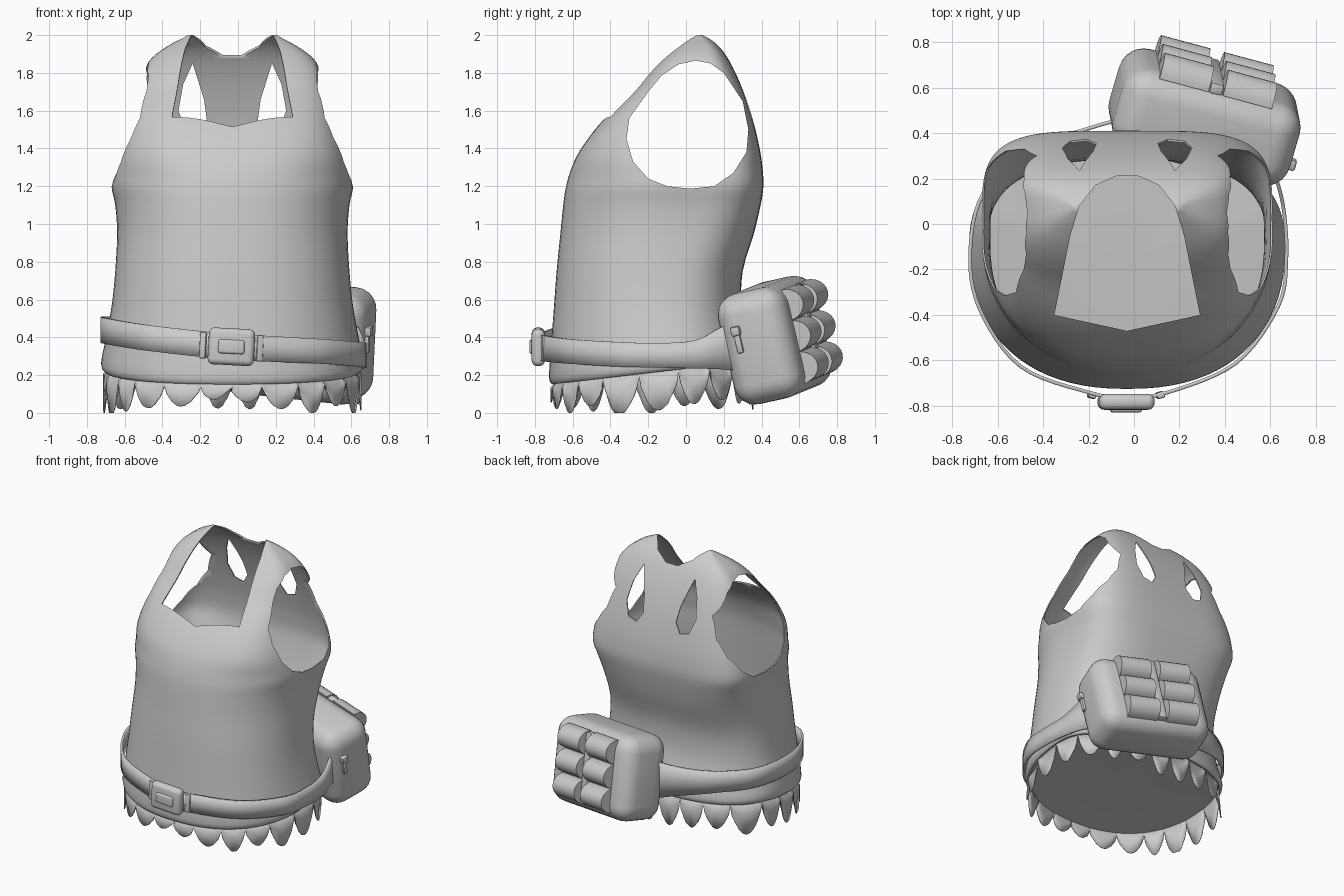
import bpy, bmesh, math, random
from mathutils import Vector, Matrix

if "Cube" in bpy.data.objects:
    bpy.data.objects.remove(bpy.data.objects["Cube"])

random.seed(4)
CX = -0.03  # garment centre line


def make(name, verts, faces, angle=40):
    me = bpy.data.meshes.new(name)
    me.from_pydata([tuple(v) for v in verts], [], faces)
    bm = bmesh.new()
    bm.from_mesh(me)
    bmesh.ops.recalc_face_normals(bm, faces=bm.faces)
    bm.to_mesh(me)
    bm.free()
    ob = bpy.data.objects.new(name, me)
    bpy.context.collection.objects.link(ob)
    activate(ob)
    if angle:
        bpy.ops.object.shade_smooth_by_angle(angle=math.radians(angle))
    return ob


def activate(ob):
    bpy.ops.object.select_all(action='DESELECT')
    ob.select_set(True)
    bpy.context.view_layer.objects.active = ob


def modify(ob, kind, **kw):
    m = ob.modifiers.new(kind, kind)
    for k, v in kw.items():
        setattr(m, k, v)
    activate(ob)
    bpy.ops.object.modifier_apply(modifier=m.name)


def spline(pts, n):
    """Catmull-Rom through rows of numbers."""
    p = [Vector(q) for q in pts]
    p = [p[0]] + p + [p[-1]]
    out = []
    for i in range(1, len(p) - 2):
        a, b, c, d = p[i - 1:i + 3]
        for k in range(n):
            t = k / n
            out.append(0.5 * (2 * b + (c - a) * t + (2 * a - 5 * b + 4 * c - d) * t * t
                              + (3 * b - a - 3 * c + d) * t ** 3))
    return out + [p[-1]]


def grid(rows, cols, closed):
    return [(r * cols + c, r * cols + (c + 1) % cols, (r + 1) * cols + (c + 1) % cols, (r + 1) * cols + c)
            for r in range(rows - 1) for c in range(cols if closed else cols - 1)]


def prism(name, poly, place, lo, hi, angle=0):
    n = len(poly)
    vs = [place(a, b, lo) for a, b in poly] + [place(a, b, hi) for a, b in poly]
    fs = [tuple(range(n)), tuple(range(n, 2 * n))]
    return make(name, vs, fs + [(i, (i + 1) % n, n + (i + 1) % n, n + i) for i in range(n)], angle)


def rounded_box(name, size, bevel, matrix, seg=4):
    bm = bmesh.new()
    bmesh.ops.create_cube(bm, size=1)
    bmesh.ops.scale(bm, vec=size, verts=bm.verts)
    bmesh.ops.bevel(bm, geom=bm.edges[:], offset=bevel, segments=seg, profile=0.5, affect='EDGES')
    bm.transform(matrix)
    me = bpy.data.meshes.new(name)
    bm.to_mesh(me)
    bm.free()
    ob = bpy.data.objects.new(name, me)
    bpy.context.collection.objects.link(ob)
    activate(ob)
    bpy.ops.object.shade_smooth_by_angle(angle=math.radians(40))
    return ob


# Vest sections: z, half width, front y, back y, back squareness
SECTIONS = [(0.15, .675, -.71, .35, 2.4), (0.19, .695, -.725, .36, 2.4), (0.35, .67, -.715, .33, 2.4),
            (0.55, .64, -.70, .295, 2.6), (0.75, .62, -.685, .30, 2.8), (0.95, .61, -.665, .36, 3.2),
            (1.10, .62, -.65, .395, 3.8), (1.20, .64, -.635, .41, 4.2), (1.30, .63, -.605, .405, 4.2),
            (1.40, .605, -.555, .39, 4.2), (1.55, .555, -.44, .355, 4.2), (1.70, .515, -.285, .305, 4.2),
            (1.80, .48, -.20, .262, 4), (1.88, .425, -.12, .22, 3.8), (1.94, .345, -.045, .175, 3.5),
            (1.98, .27, .01, .13, 3), (2.0, .235, .05, .09, 3)]


def ring_point(sec, t):
    z, w, yf, yb, nb = sec
    cy = yf + 0.58 * (yb - yf)
    c, s = math.cos(t), math.sin(t)
    nf = 2.3 + 1.3 * min(1, max(0, (z - 1.25) / 0.4))
    n = nb if s > 0 else nf
    x = math.copysign(abs(c) ** (2 / n), c) * w
    y = cy + math.copysign(abs(s) ** (2 / n), s) * (yb - cy if s > 0 else cy - yf)
    rise = min(0.09, 0.117 * (y + 0.72)) * max(0, min(1, (0.6 - z) / 0.4))
    return Vector((x + CX, y, z + rise))


# Vest shell, then arm, neck and back openings
N = 80
secs = spline(SECTIONS, 3)
verts = [ring_point(s, math.tau * i / N) for s in secs for i in range(N)]
top = (len(secs) - 1) * N
vest = make("vest", verts, grid(len(secs), N, True) + [tuple(range(top, top + N))], 0)
modify(vest, 'SOLIDIFY', thickness=0.008, offset=-1)

arm = [(.05, 1.865), (-.04, 1.845), (-.13, 1.785), (-.2, 1.70), (-.3, 1.56), (-.315, 1.45), (-.28, 1.33),
       (-.2, 1.24), (-.1, 1.2), (.02, 1.187), (.15, 1.20), (.25, 1.27), (.32, 1.38), (.33, 1.5), (.3, 1.65),
       (.2, 1.80), (.13, 1.85)]
half = [(.32, -.4), (.28, -.2), (.25, -.05), (.21, .08), (.14, .17), (.05, .21)]
neck = [(0, -.47)] + half + [(-x, y) for x, y in reversed(half)]
slot = [(.21, 1.85), (.26, 1.74), (.285, 1.6), (.25, 1.5), (.18, 1.48), (.135, 1.55), (.15, 1.66)]
cutters = [prism("neck_cutter", neck, lambda a, b, h: (a + CX, b, h), 1.2, 2.3)]
for s in (-1, 1):
    cutters.append(prism("arm_cutter", arm, lambda a, b, h: (s * h + CX, a, b), 0.3, 1.0))
    cutters.append(prism("slot_cutter", slot, lambda a, b, h: (s * a + CX, h, b), 0.1, 0.7))
for c in cutters:
    modify(vest, 'BOOLEAN', operation='DIFFERENCE', solver='EXACT', object=c)
    bpy.data.objects.remove(c)
activate(vest)
bpy.ops.object.shade_smooth_by_angle(angle=math.radians(40))

# Closed underside at the hem
hem = [ring_point(SECTIONS[0], math.tau * i / N) for i in range(N)]
make("underside", hem + [Vector((CX, -.15, .215))], [(i, (i + 1) % N, N) for i in range(N)])

# Scalloped fringe under the hem, spaced evenly around its length
FINE = 720
loop = [ring_point(SECTIONS[0], math.tau * i / FINE - math.pi / 2) for i in range(FINE + 1)]
length = [0]
for a, b in zip(loop, loop[1:]):
    length.append(length[-1] + (b - a).length)
PETALS, STEP = 22, 14
ends = [p + random.uniform(-.18, .18) for p in range(PETALS)]
ends.append(ends[0] + PETALS)
rows = [[], [], []]
i = 0
for p in range(PETALS):
    jitter = random.uniform(-.04, .025)
    for k in range(STEP):
        u = k / STEP
        f = max(0, ends[p] + u * (ends[p + 1] - ends[p])) / PETALS
        while length[i] < f * length[-1]:
            i += 1
        q = loop[i]
        side = min(1, 1.7 * math.sin(math.pi * f))
        drop = 0.015 + (0.06 + 0.125 * side + jitter) * math.sin(math.pi * u) ** 0.75
        for r, (z, g) in enumerate([(q.z + .02, .975), (q.z - drop * .4, .99), (q.z - drop, 1.015)]):
            rows[r].append(((q.x - CX) * g + CX, (q.y + .15) * g - .15, max(0, z)))
fringe = make("hem_fringe", rows[0] + rows[1] + rows[2], grid(3, PETALS * STEP, True), 60)
modify(fringe, 'SOLIDIFY', thickness=0.006)

# Tilted belt: x, y, centre height, half height
path = spline([(.56, .36, .36, .15), (.625, .2, .345, .115), (.66, .05, .31, .075), (.67, -.15, .305, .065),
               (.635, -.36, .31, .065), (.45, -.61, .325, .065), (.15, -.74, .34, .068), (-.03, -.765, .35, .068),
               (-.2, -.74, .365, .068), (-.5, -.625, .40, .068), (-.68, -.37, .43, .068), (-.72, -.12, .44, .068),
               (-.66, .14, .44, .07), (-.45, .33, .425, .08), (-.2, .42, .40, .11), (-.02, .47, .39, .15)], 6)
cols = len(path)
belt = make("belt", [(p[0], p[1], p[2] + k * p[3]) for k in (-1, 0, 1) for p in path], grid(3, cols, False))
modify(belt, 'SOLIDIFY', thickness=0.016, offset=0)

# Buckle with raised centre, and belt keepers
tilt = Matrix.Rotation(math.radians(3), 4, 'Y')
base = Matrix.Translation((-.035, -.782, .35)) @ tilt
rounded_box("buckle", (.245, .07, .195), .03, base)
rounded_box("buckle_button", (.14, .03, .075), .014, base @ Matrix.Translation((0, -.032, 0)))
for s in (-1, 1):
    rounded_box("belt_keeper", (.035, .03, .14), .008,
                base @ Matrix.Translation((s * .15, .03, 0)) @ Matrix.Rotation(s * .25, 4, 'Z'), 2)

# Hip bag, tilted with the belt
bag = (Matrix.Translation((.31, .47, .385)) @ Matrix.Rotation(math.radians(-15), 4, 'Z')
       @ Matrix.Rotation(math.radians(6), 4, 'Y') @ Matrix.Rotation(math.radians(12), 4, 'X'))
rounded_box("hip_bag", (.81, .38, .6), .115, bag, 6)

# Two columns of three rounded loops on the bag's outer face
arc = [(.17 + .1 * math.sin(a), .085 * math.cos(a)) for a in [math.pi * i / 12 for i in range(13)]]
for col in (-1, 1):
    for row in (-1, 0, 1):
        prism("bag_loop", arc, lambda a, b, h: bag @ Vector((col * .145 - .01 + h, a, b + row * .17 + .01)),
              -.112, .112, 40)
rounded_box("loop_strip", (.06, .05, .5), .01, bag @ Matrix.Translation((-.01, .19, .01)), 2)

# Zip pull on the bag's end
for name, size, w in (("zip_slider", (.05, .05, .05), .11), ("zip_pull", (.025, .035, .1), .04)):
    rounded_box(name, size, .01, bag @ Matrix.Translation((.41, -.08, w)), 2)
